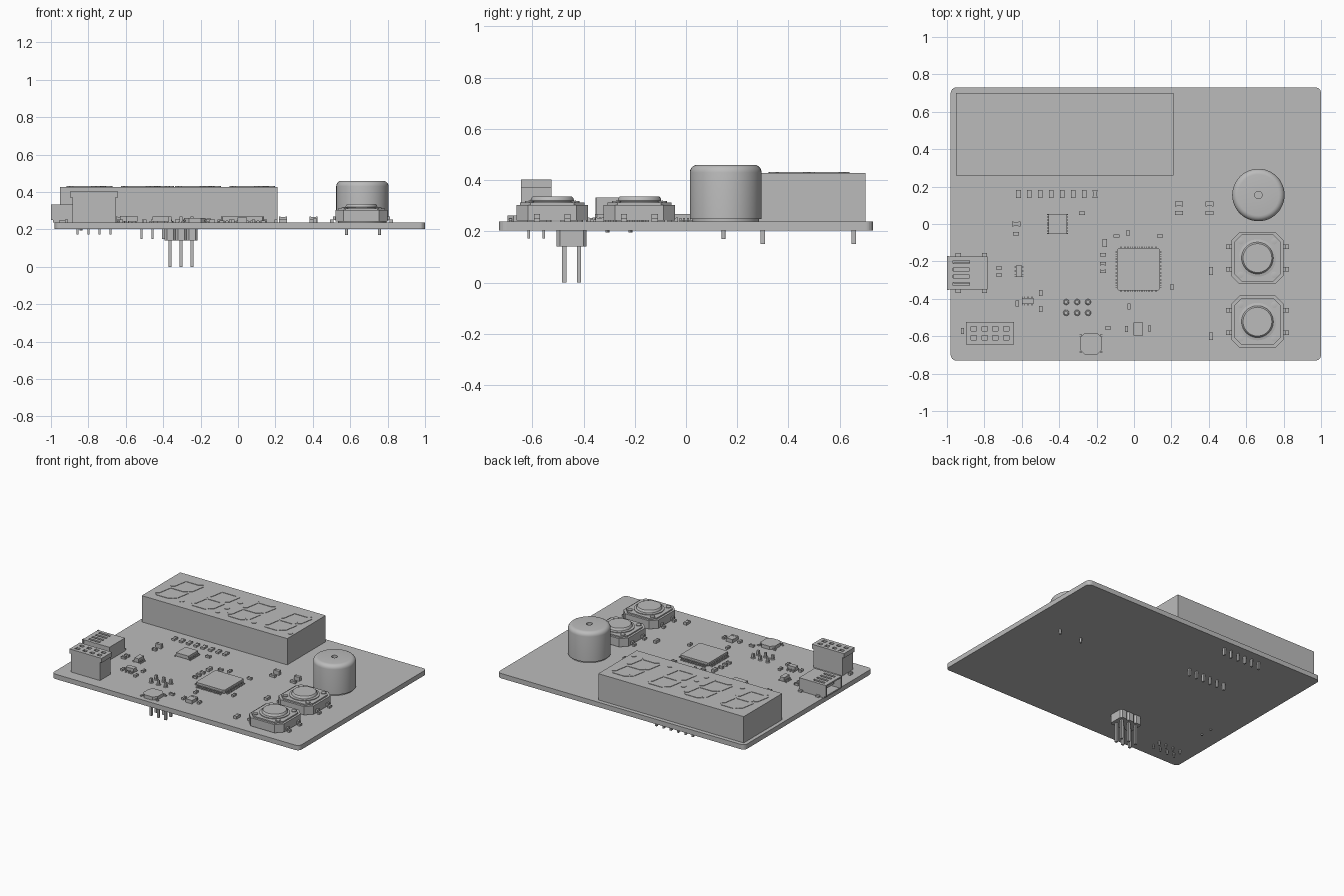
import bpy, bmesh
from math import cos, sin, tan, pi, radians
from mathutils import Matrix, Vector

cube = bpy.data.objects.get("Cube")
if cube:
    bpy.data.objects.remove(cube, do_unlink=True)

grey = bpy.data.materials.new("plain grey")
grey.use_nodes = True
grey.diffuse_color = (0.5, 0.5, 0.5, 1)
grey.node_tree.nodes["Principled BSDF"].inputs["Base Color"].default_value = (0.5, 0.5, 0.5, 1)

BOTTOM, TOP = 0.203, 0.238   # circuit board faces
PITCH = 0.0585               # pin spacing


def finish(name, bm, smooth=False):
    mesh = bpy.data.meshes.new(name)
    bmesh.ops.recalc_face_normals(bm, faces=bm.faces)
    bm.to_mesh(mesh)
    bm.free()
    mesh.materials.append(grey)
    ob = bpy.data.objects.new(name, mesh)
    bpy.context.collection.objects.link(ob)
    if smooth:
        bpy.ops.object.select_all(action='DESELECT')
        ob.select_set(True)
        bpy.context.view_layer.objects.active = ob
        bpy.ops.object.shade_smooth_by_angle(angle=radians(35))
    return ob


def block(bm, x, y, w, d, z0, z1, cut=0, seg=1):
    """Box centred on x, y; cut bevels its upright edges."""
    m = Matrix.Translation((x, y, (z0 + z1) / 2)) @ Matrix.Diagonal((w, d, z1 - z0, 1))
    verts = bmesh.ops.create_cube(bm, size=1, matrix=m)["verts"]
    if cut:
        upright = [e for e in {e for v in verts for e in v.link_edges}
                   if abs(e.verts[0].co.z - e.verts[1].co.z) > 1e-5]
        bmesh.ops.bevel(bm, geom=upright, offset=cut, segments=seg,
                        affect='EDGES', profile=0.5)


def lathe(bm, x, y, profile, n=40):
    """Spin a (radius, height) profile about an upright axis."""
    vs = [bm.verts.new((x + r, y, z)) for r, z in profile]
    es = [bm.edges.new(p) for p in zip(vs, vs[1:])]
    bmesh.ops.spin(bm, geom=vs + es, cent=(x, y, 0), axis=(0, 0, 1),
                   angle=2 * pi, steps=n)
    bmesh.ops.remove_doubles(bm, verts=bm.verts, dist=1e-5)


def prism(bm, points, z0, z1):
    f = bm.faces.new([bm.verts.new((px, py, z0)) for px, py in points])
    ext = bmesh.ops.extrude_face_region(bm, geom=[f])["geom"]
    bmesh.ops.translate(bm, vec=(0, 0, z1 - z0),
                        verts=[v for v in ext if isinstance(v, bmesh.types.BMVert)])


def spread(n, step):
    return [(i - (n - 1) / 2) * step for i in range(n)]


def gull_leads(bm, x, y, half, n, step, width, length, high, along_y=True):
    """Bent leads on two opposite sides of a chip."""
    for s in (-1, 1):
        for t in spread(n, step):
            for off, ln, z0, z1 in ((half + length * .25, length * .5, TOP + high * .4, TOP + high),
                                    (half + length * .7, length * .6, TOP, TOP + high * .5)):
                if along_y:
                    block(bm, x + s * off, y + t, ln, width, z0, z1)
                else:
                    block(bm, x + t, y + s * off, width, ln, z0, z1)


# Circuit board
bm = bmesh.new()
block(bm, 0.01, 0, 1.98, 1.46, BOTTOM, TOP, 0.03, 6)
finish("circuit_board", bm)

# Numeric display: case, pins, raised segments
DX, DY, DZ = -0.37, 0.48, 0.428
bm = bmesh.new()
block(bm, DX, DY, 1.165, 0.44, TOP, DZ)
finish("display_case", bm)
bm = bmesh.new()
for t in spread(6, PITCH):
    for y in (0.30, 0.655):
        block(bm, DX + t, y, 0.012, 0.018, 0.15, TOP)
finish("display_pins", bm)

bm = bmesh.new()
W, H, T = 0.072, 0.14, 0.018  # half width, half height, half stroke


def segment(cx, cy, length, upright, ox):
    a, b = length / 2, length / 2 - T
    pts = [(-a, 0), (-b, -T), (b, -T), (a, 0), (b, T), (-b, T)]
    if upright:
        pts = [(-v, u) for u, v in pts]
    slant = tan(radians(10))
    prism(bm, [(ox + cx + u + (cy + v) * slant, DY + cy + v) for u, v in pts],
          DZ - 0.002, DZ + 0.003)


for ox in spread(4, 0.29):
    for cy in (-H, 0, H):
        segment(0, cy, 2 * W - 0.008, False, DX + ox)
    for cx in (-W, W):
        for cy in (-H / 2, H / 2):
            segment(cx, cy, H - 0.008, True, DX + ox)
    lathe(bm, DX + ox + 0.115, DY - H, [(0, DZ + .003), (.018, DZ + .003), (.018, DZ - .002)], 16)
for cy in (-0.06, 0.06):
    lathe(bm, DX + cy * 0.18, DY + cy, [(0, DZ + .003), (.018, DZ + .003), (.018, DZ - .002)], 16)
finish("display_segments", bm)

# Buzzer
bm = bmesh.new()
R, Z = 0.14, 0.46
arc = [(R - .03 + .03 * cos(a * pi / 10), Z - .03 + .03 * sin(a * pi / 10)) for a in range(6)]
lathe(bm, 0.665, 0.155, [(0, TOP), (R - .01, TOP), (R - .01, .248), (R, .248)] + arc
      + [(.02, Z), (.02, Z - .04), (0, Z - .04)], 48)
finish("buzzer", bm, True)
bm = bmesh.new()
for s in (-1, 1):
    lathe(bm, 0.668 + s * 0.088, 0.147, [(0, .17), (.008, .17), (.008, TOP)], 12)
finish("buzzer_pins", bm, True)

# Push buttons
for side, y in (("front", -0.522), ("back", -0.182)):
    x = 0.66
    bm = bmesh.new()
    block(bm, x, y, 0.28, 0.28, 0.243, 0.303, 0.045)
    block(bm, x, y, 0.25, 0.25, 0.303, 0.312, 0.04)
    finish(side + "_button_body", bm)
    bm = bmesh.new()
    lathe(bm, x, y, [(.1, .31), (.1, .317), (.085, .32), (.083, .33), (.077, .336), (0, .336)])
    for sx in (-1, 1):
        for sy in (-1, 1):
            lathe(bm, x + sx * .09, y + sy * .09, [(.017, .31), (.017, .318), (0, .32)], 16)
    finish(side + "_button_cap", bm, True)
    bm = bmesh.new()
    gull_leads(bm, x, y, 0.138, 2, 0.12, 0.024, 0.03, 0.03)
    finish(side + "_button_leads", bm)

# Socket header: walls and bars leave square holes
bm = bmesh.new()
sx, sy = -0.77, -0.584
block(bm, sx, sy, 0.232, 0.12, TOP, 0.37)
for t in spread(5, PITCH):
    block(bm, sx + t * 0.985, sy, 0.028 if abs(t) < 0.1 else 0.0275, 0.12, 0.37, 0.402)
for t in spread(3, 0.0475):
    block(bm, sx, sy + t, 0.23, 0.025, 0.37, 0.4018)
finish("socket_header", bm)
bm = bmesh.new()
for t in spread(4, PITCH):
    for u in (-0.029, 0.029):
        block(bm, sx + t, sy + u, 0.01, 0.01, 0.172, TOP)
finish("socket_pins", bm)

# Pin header hanging below the board
bm = bmesh.new()
hx, hy = -0.304, -0.446
for t in spread(3, PITCH):
    block(bm, hx + t, hy, PITCH, 0.117, 0.142, BOTTOM, 0.012)
finish("pin_header_body", bm)
bm = bmesh.new()
for t in spread(3, PITCH):
    for u in (-0.029, 0.029):
        block(bm, hx + t, hy + u, 0.016, 0.016, 0, 0.27)
        lathe(bm, hx + t, hy + u, [(.016, TOP), (.014, .242), (0, .244)], 12)
finish("header_pins", bm)

# Plug connector: open shell with slotted top and inner tongue
bm = bmesh.new()
ux, uy, uw, ud = -0.89, -0.262, 0.2, 0.178
block(bm, ux, uy, uw, ud, TOP, 0.248)
for s in (-1, 1):
    block(bm, ux, uy + s * (ud / 2 - 0.005), uw, 0.01, TOP, 0.33)
    block(bm, -0.995, uy + s * 0.085, 0.012, 0.012, 0.25, 0.333)
    block(bm, -0.94, uy + s * 0.095, 0.028, 0.022, TOP, 0.25)
    block(bm, -0.80, uy + s * 0.095, 0.028, 0.022, TOP, 0.25)
    lathe(bm, -0.84, uy + s * 0.045, [(0, .195), (.008, .195), (.008, TOP)], 10)
block(bm, -0.79, uy, 0.012, ud, TOP, 0.332)
block(bm, -0.835, uy, 0.09, ud, 0.322, 0.332)
block(bm, -0.984, uy, 0.03, ud, 0.322, 0.332)
for t in spread(5, 0.0385):
    block(bm, -0.925, uy + t, 0.1, 0.022, 0.322, 0.332)
block(bm, -0.88, uy, 0.17, 0.11, 0.28, 0.298)
finish("plug_connector", bm)

# Large square chip with leads on four sides
bm = bmesh.new()
block(bm, 0.024, -0.242, 0.228, 0.228, 0.245, 0.268, 0.008)
for flag in (True, False):
    gull_leads(bm, 0.024, -0.242, 0.112, 11, 0.0185, 0.009, 0.02, 0.016, flag)
finish("main_chip", bm)

# Small chip
bm = bmesh.new()
block(bm, -0.408, 0, 0.1, 0.108, 0.243, 0.268)
gull_leads(bm, -0.408, 0, 0.048, 8, 0.0145, 0.007, 0.016, 0.014)
finish("driver_chip", bm)

# Crystal
bm = bmesh.new()
block(bm, -0.23, -0.64, 0.115, 0.115, TOP, 0.262, 0.025)
gull_leads(bm, -0.23, -0.64, 0.05, 2, 0.09, 0.012, 0.022, 0.012)
finish("crystal", bm)

# Transistors
bm = bmesh.new()
block(bm, -0.615, -0.252, 0.034, 0.062, 0.243, 0.272)
gull_leads(bm, -0.615, -0.252, 0.016, 3, 0.023, 0.01, 0.016, 0.014)
block(bm, -0.567, -0.412, 0.062, 0.034, 0.243, 0.272)
gull_leads(bm, -0.567, -0.412, 0.016, 3, 0.023, 0.01, 0.016, 0.014, False)
finish("transistors", bm)


def chips(name, places, length, width, high, upright):
    """Two-ended surface parts with end caps standing slightly proud."""
    bm = bmesh.new()
    for x, y in places:
        for off, ln, grow in ((0, .6, -.002), (-.4, .2, 0), (.4, .2, 0)):
            a, b = length * ln, width + grow
            if upright:
                block(bm, x, y + off * length, b, a, TOP, TOP + high + grow)
            else:
                block(bm, x + off * length, y, a, b, TOP, TOP + high + grow)
    finish(name, bm)


chips("resistor_row", [(-0.413 + t, 0.16) for t in spread(8, PITCH)], .042, .025, .014, True)
chips("indicator_lamps", [(-.63, 0), (.24, .107), (.403, .107)], .044, .026, .03, False)
chips("lamp_resistors", [(.24, .058), (.403, .058)], .042, .022, .016, False)
chips("large_resistors", [(.412, -.252), (.412, -.6), (-.157, -.102)], .042, .023, .02, True)
chips("small_parts_across", [(-.63, -.053), (-.277, .058), (-.094, -.064), (.139, -.064),
                             (-.166, -.165), (-.166, -.212), (-.166, -.253), (-.722, -.235),
                             (-.722, -.273), (-.139, -.556)], .032, .018, .016, False)
chips("small_parts_along", [(-.032, -.048), (.203, -.337), (-.498, -.368), (-.498, -.455),
                            (-.625, -.425), (-.027, -.44), (-.04, -.562), (.083, -.558),
                            (-.917, -.573)], .032, .018, .016, True)
chips("large_capacitor", [(.022, -.561)], .07, .052, .025, True)
